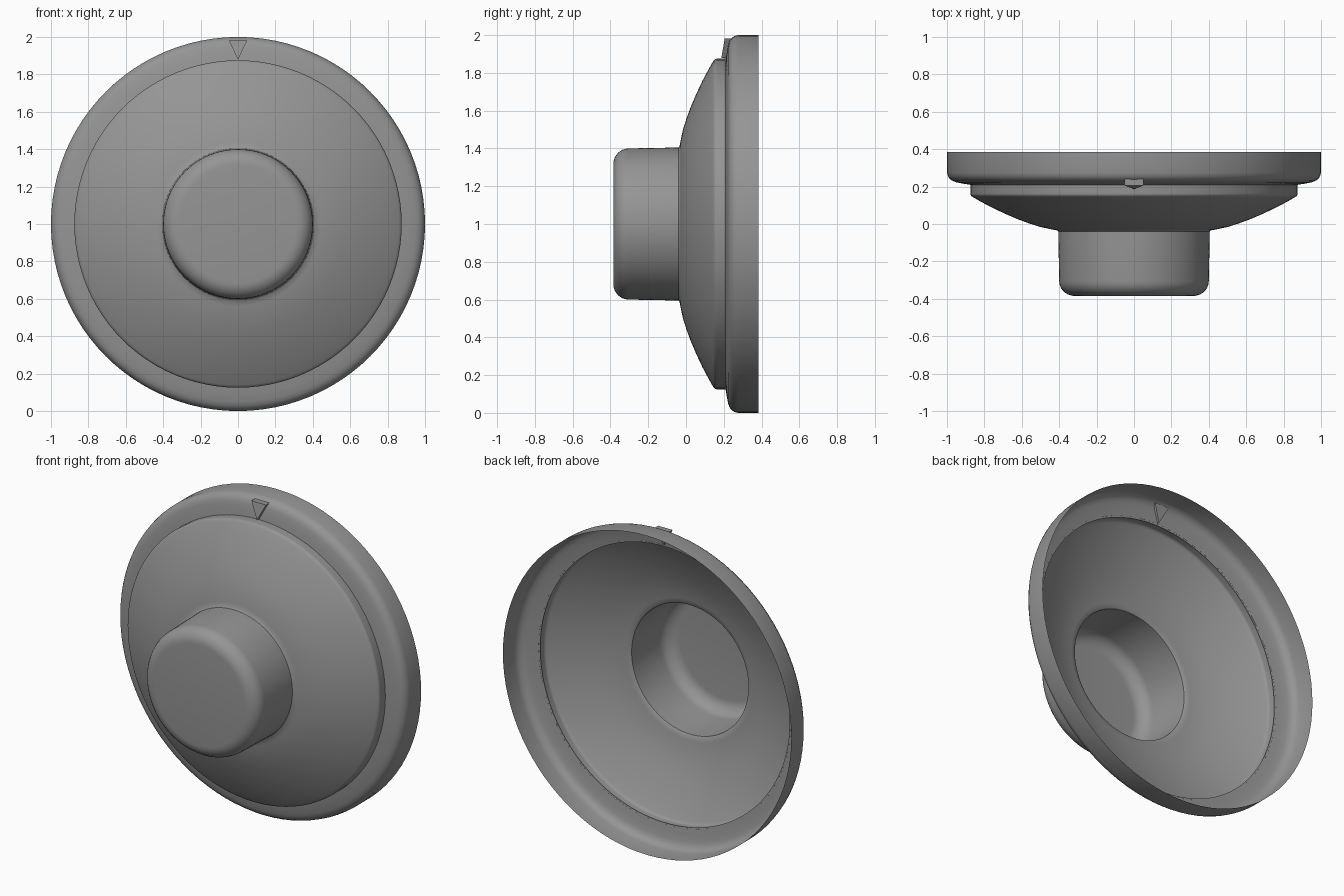
import bpy, bmesh, math

if "Cube" in bpy.data.objects:
    bpy.data.objects.remove(bpy.data.objects["Cube"])

SEGMENTS = 96
CENTRE_Z = 1.0

# Dark grey plastic
plastic = bpy.data.materials.new("dark_grey")
plastic.diffuse_color = (0.3, 0.3, 0.3, 1)
plastic.use_nodes = True
plastic.node_tree.nodes["Principled BSDF"].inputs["Base Color"].default_value = plastic.diffuse_color


def finish(name, bm, angle=35):
    mesh = bpy.data.meshes.new(name)
    bm.to_mesh(mesh)
    bm.free()
    mesh.materials.append(plastic)
    obj = bpy.data.objects.new(name, mesh)
    bpy.context.collection.objects.link(obj)
    bpy.ops.object.select_all(action='DESELECT')
    obj.select_set(True)
    bpy.context.view_layer.objects.active = obj
    bpy.ops.object.shade_smooth_by_angle(angle=math.radians(angle))
    return obj


def lathe(name, profile, capped=False):
    """Revolve (radius, y) points around the y axis; thin open shell."""
    bm = bmesh.new()
    rings = []
    for r, y in profile:
        rings.append([bm.verts.new((r * math.cos(a), y, CENTRE_Z + r * math.sin(a)))
                      for a in (2 * math.pi * i / SEGMENTS for i in range(SEGMENTS))])
    for a, b in zip(rings, rings[1:]):
        for i in range(SEGMENTS):
            j = (i + 1) % SEGMENTS
            bm.faces.new((a[i], a[j], b[j], b[i]))
    if capped:
        bm.faces.new(rings[0])
    # Front surface faces outwards (-y)
    bmesh.ops.recalc_face_normals(bm, faces=bm.faces)
    front = max(bm.faces, key=lambda f: abs(f.normal.y))
    if front.normal.y > 0:
        bmesh.ops.reverse_faces(bm, faces=bm.faces)
    return finish(name, bm)


def arc(cr, cy, rad_r, rad_y, steps=7):
    """Quarter round from front-facing to outward-facing."""
    return [(cr + rad_r * math.sin(t), cy - rad_y * math.cos(t))
            for t in (math.pi / 2 * i / steps for i in range(steps + 1))]


# Central grip with rounded edge, meeting the shallow convex dome and its skirt
grip = arc(0.315, -0.305, 0.085, 0.08)
dome = [(0.405, -0.04), (0.412, -0.034), (0.44, -0.029), (0.50, -0.016), (0.56, 0.003),
        (0.62, 0.025), (0.69, 0.055), (0.76, 0.088), (0.82, 0.12),
        (0.86, 0.143), (0.869, 0.149), (0.874, 0.156), (0.875, 0.163), (0.875, 0.21)]
lathe("grip_and_dome", grip + dome, capped=True)

# Outer rim with rounded front shoulder, open at the back; its lip tucks inside the skirt
rim = [(0.865, 0.208), (0.91, 0.215), (0.95, 0.223), (0.97, 0.23), (0.985, 0.241),
       (0.995, 0.256), (1.0, 0.275), (1.0, 0.385)]
lathe("outer_rim", rim)

# Raised triangular pointer at the top of the rim, just showing through the back
bm = bmesh.new()
front = [bm.verts.new(p) for p in ((-0.05, 0.205, 1.982), (0.05, 0.205, 1.982), (0, 0.187, 1.88))]
back = [bm.verts.new(p) for p in ((-0.05, 0.247, 1.982), (0.05, 0.247, 1.982), (0, 0.22, 1.88))]
bm.faces.new(front)
bm.faces.new(back[::-1])
for i in range(3):
    j = (i + 1) % 3
    bm.faces.new((front[j], front[i], back[i], back[j]))
bmesh.ops.recalc_face_normals(bm, faces=bm.faces)
finish("pointer_mark", bm)
